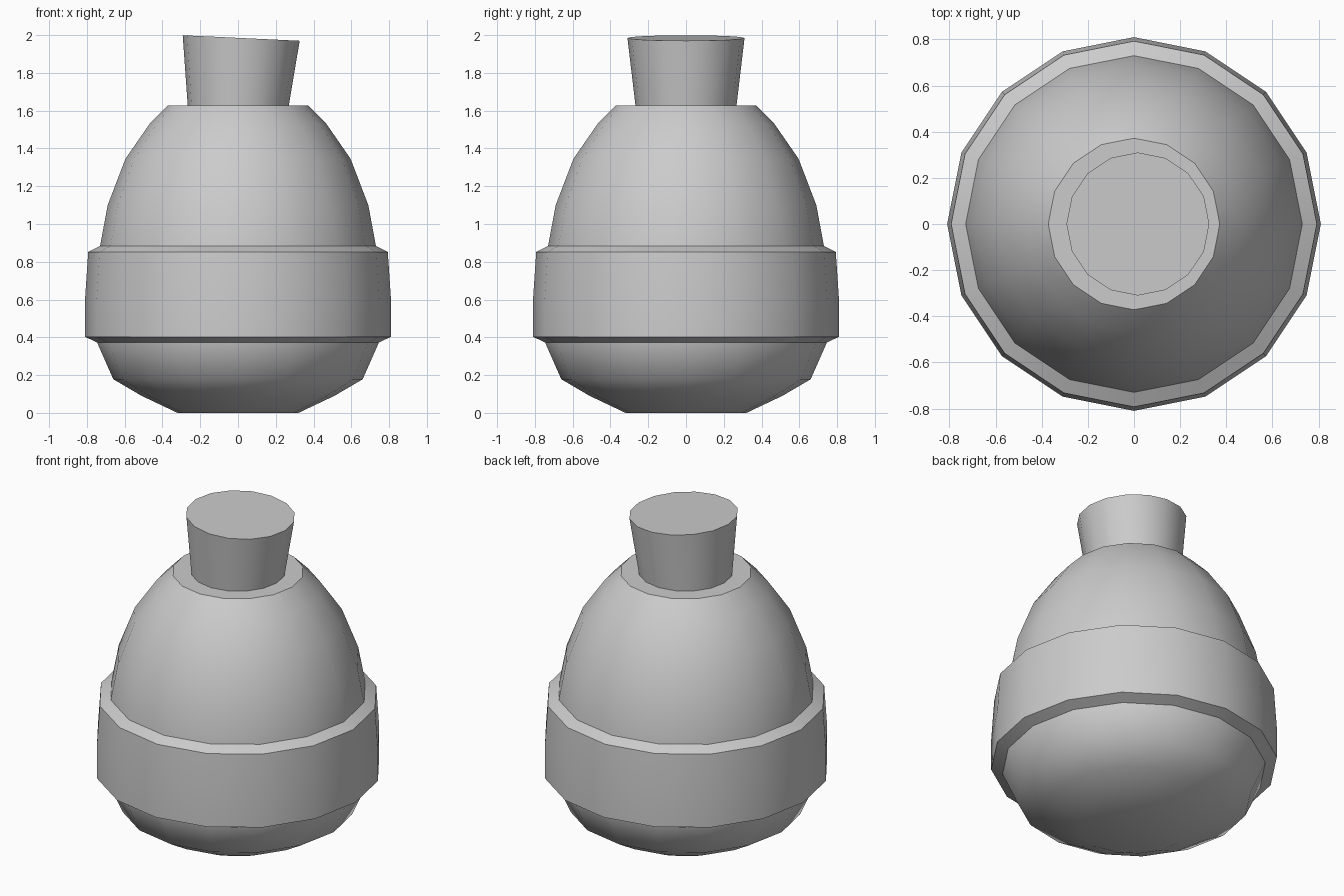
import bpy, bmesh, math
from mathutils import Matrix

if "Cube" in bpy.data.objects:
    bpy.data.objects.remove(bpy.data.objects["Cube"])

SIDES = 16

def lathe(name, profile, closed=False, matrix=None):
    """Revolve (radius, z) points around z; open profiles get flat end caps."""
    bm = bmesh.new()
    rings = []
    for r, z in profile:
        rings.append([bm.verts.new((r * math.cos(2 * math.pi * i / SIDES),
                                    r * math.sin(2 * math.pi * i / SIDES), z))
                      for i in range(SIDES)])
    pairs = list(zip(rings, rings[1:]))
    if closed:
        pairs.append((rings[-1], rings[0]))
    else:
        bm.faces.new(rings[0][::-1])
        bm.faces.new(rings[-1])
    for a, b in pairs:
        for i in range(SIDES):
            j = (i + 1) % SIDES
            bm.faces.new((a[i], a[j], b[j], b[i]))
    if matrix:
        bm.transform(matrix)
    bmesh.ops.recalc_face_normals(bm, faces=bm.faces[:])
    mesh = bpy.data.meshes.new(name)
    bm.to_mesh(mesh)
    bm.free()
    obj = bpy.data.objects.new(name, mesh)
    bpy.context.collection.objects.link(obj)
    bpy.ops.object.select_all(action='DESELECT')
    obj.select_set(True)
    bpy.context.view_layer.objects.active = obj
    bpy.ops.object.shade_smooth_by_angle(angle=math.radians(40))
    return obj

# Egg-shaped flask body with flat top and base
lathe("flask_body", [(0.32, 0), (0.51, 0.09), (0.66, 0.178), (0.745, 0.37),
                     (0.753, 0.60), (0.73, 0.885), (0.69, 1.10),
                     (0.596, 1.345), (0.468, 1.53), (0.372, 1.628)])

# Raised band around the belly, with bevelled rims
lathe("belly_band", [(0.74, 0.37), (0.81, 0.403), (0.81, 0.60),
                     (0.793, 0.852), (0.725, 0.887), (0.74, 0.60)], closed=True)

# Tapered stopper, tilted slightly to the right and sunk into the top
tilt = Matrix.Translation((0.0, 0, 1.628)) @ Matrix.Rotation(math.radians(2.7), 4, 'Y')
lathe("stopper", [(0.258, -0.08), (0.31, 0.357)], matrix=tilt)
